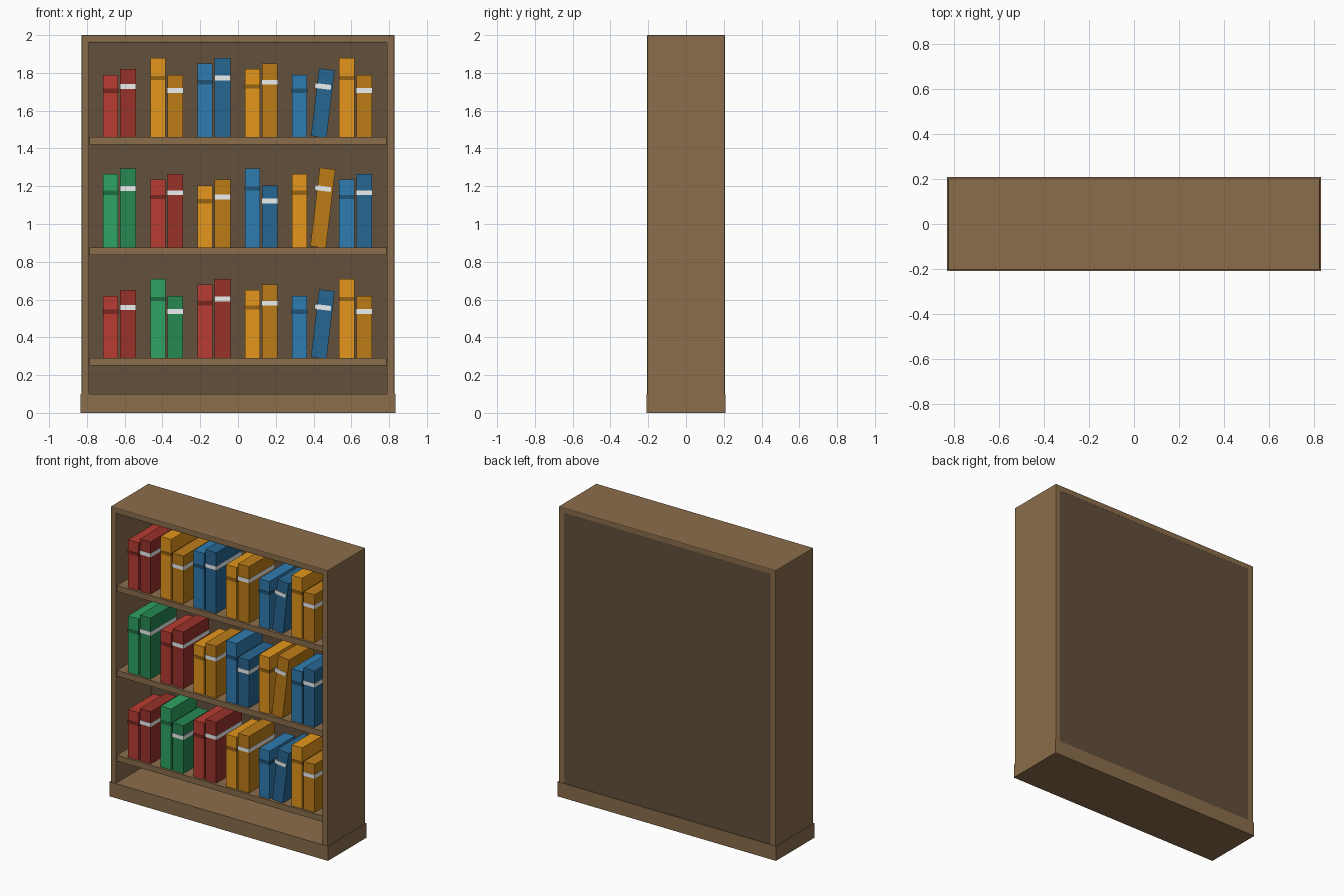
import bpy, bmesh
from mathutils import Vector

if "Cube" in bpy.data.objects:
    bpy.data.objects.remove(bpy.data.objects["Cube"])


def material(name, hex_code, shade=1.0):
    def lin(c):
        return c / 12.92 if c <= 0.04045 else ((c + 0.055) / 1.055) ** 2.4
    rgb = [lin(int(hex_code[i:i + 2], 16) / 255 * shade) for i in (0, 2, 4)]
    m = bpy.data.materials.new(name)
    m.diffuse_color = (*rgb, 1)
    m.use_nodes = True
    m.node_tree.nodes["Principled BSDF"].inputs["Base Color"].default_value = m.diffuse_color
    return m


def finish(name, bm, mat):
    bmesh.ops.recalc_face_normals(bm, faces=bm.faces)
    me = bpy.data.meshes.new(name)
    bm.to_mesh(me)
    bm.free()
    me.materials.append(mat)
    ob = bpy.data.objects.new(name, me)
    bpy.context.collection.objects.link(ob)
    return ob


def box(name, centre, size, mat, tilt=0.0):
    bm = bmesh.new()
    bmesh.ops.create_cube(bm, size=1)
    bmesh.ops.scale(bm, vec=Vector(size), verts=bm.verts)
    ob = finish(name, bm, mat)
    ob.location = centre
    ob.rotation_euler[1] = tilt
    return ob


wood = material("wood", "8B6D4B")
panel_wood = material("dark_wood", "62503B")
white = material("white_band", "ECF0F1")
PALETTE = {"R": ("red", "B83C32"), "G": ("green", "2EA463"),
           "Y": ("yellow", "E4961C"), "B": ("blue", "2F7CB0")}
covers = {k: [material(f"{n}_{tag}", h, s)
              for tag, s in (("light", 1), ("dark", 0.83), ("band", 0.66))]
          for k, (n, h) in PALETTE.items()}

# Carcass: bevelled inverted U for the sides and top
W, D, T = 0.828, 0.206, 0.04
profile = [(-W, 0.02), (-W, 2), (W, 2), (W, 0.02),
           (W - T, 0.02), (W - T, 2 - T), (T - W, 2 - T), (T - W, 0.02)]
bm = bmesh.new()
face = bm.faces.new([bm.verts.new((x, -D, z)) for x, z in profile])
ext = bmesh.ops.extrude_face_region(bm, geom=[face])
bmesh.ops.translate(bm, vec=(0, 2 * D, 0),
                    verts=[v for v in ext["geom"] if isinstance(v, bmesh.types.BMVert)])
carcass = finish("carcass", bm, wood)
bevel = carcass.modifiers.new("edge_bevel", "BEVEL")
bevel.width = 0.005
bevel.segments = 2

# Base plinth and back panel
box("plinth", (0, 0, 0.05), (1.666, 0.418, 0.1), wood)
box("back_panel", (0, 0.1915, 1.02), (2 * (W - T) + 0.004, 0.025, 1.884), panel_wood)

# Shelves with six pairs of books each
ROWS = ["RGRYBY", "GRYBYB", "RYBYBY"]
BOOK_DEPTH, BOOK_Y = 0.28, -0.04
for row, colours in enumerate(ROWS):
    top = 0.29 + 0.585 * row
    box(f"shelf_{row + 1}", (0, -0.007, top - 0.02), (1.574, 0.376, 0.04), wood)
    for slot, colour in enumerate(colours):
        light, dark, band = covers[colour]
        for second in (0, 1):
            height = 0.33 + 0.03 * ((2 * row + 3 * slot + second) % 4)
            leaning = second and slot == 4
            tilt = 0.12 if leaning else 0
            x = -0.674 + 0.25 * slot + 0.092 * second + (0.031 if leaning else 0)
            width = 0.083 if second else 0.08
            name = f"book_{row + 1}_{2 * slot + second + 1}"
            box(name, (x, BOOK_Y, top + height / 2), (width, BOOK_DEPTH, height),
                dark if second else light, tilt)
            # Spine band wrapping the cover
            box(name + "_band", (x, BOOK_Y, top + height * 0.745),
                (width + 0.003, BOOK_DEPTH + 0.004, 0.026 if second else 0.022),
                white if second else band, tilt)
